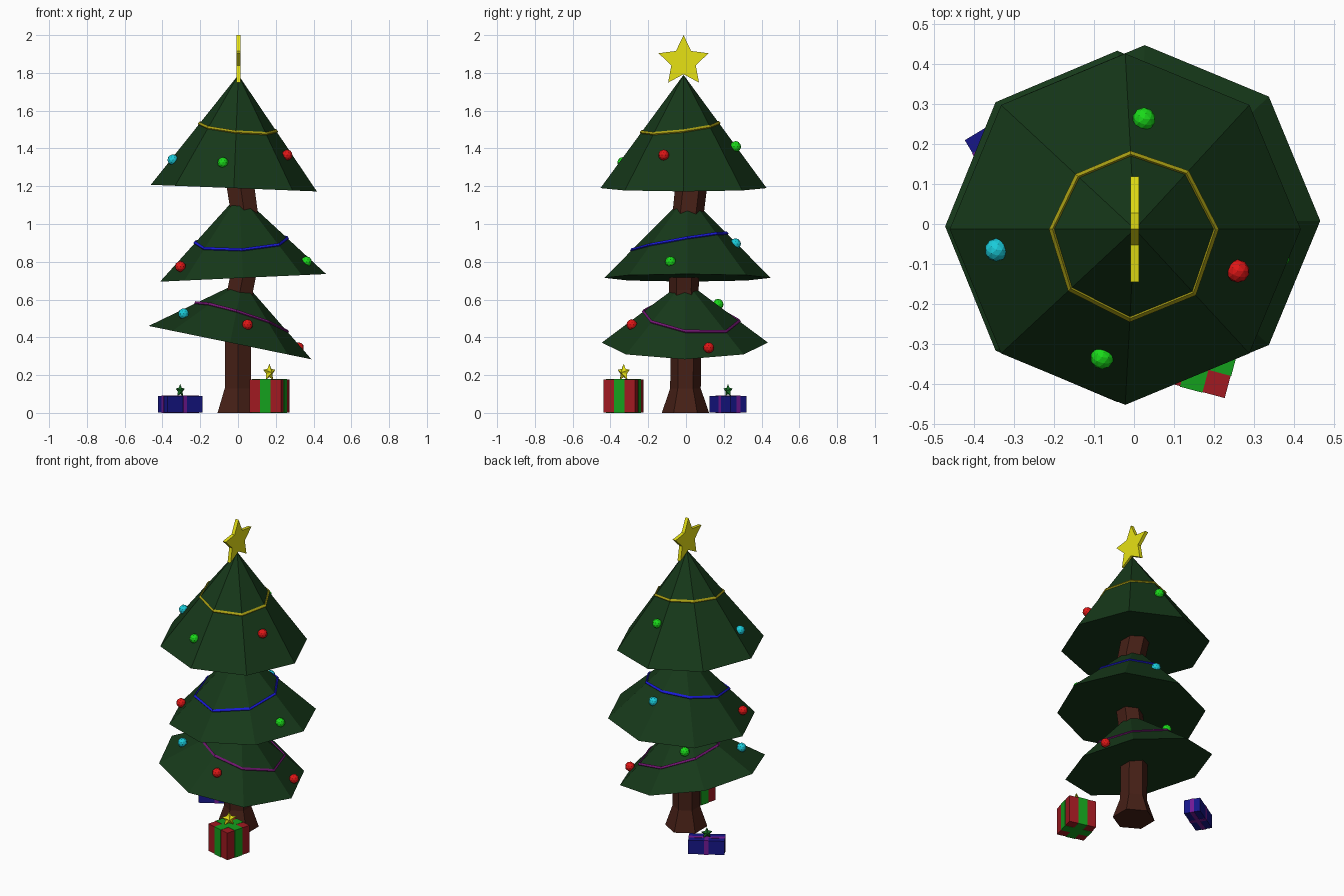
import bpy, bmesh
from math import sin, cos, pi, radians
from mathutils import Vector as V, Matrix

if "Cube" in bpy.data.objects:
    bpy.data.objects.remove(bpy.data.objects["Cube"])

mats = {}
def mat(name, r, g, b):
    m = bpy.data.materials.new(name)
    m.diffuse_color = (r, g, b, 1)
    m.use_nodes = True
    m.node_tree.nodes["Principled BSDF"].inputs["Base Color"].default_value = m.diffuse_color
    mats[name] = m

for c in [("needles", .008, .04, .01), ("bark", .06, .014, .008), ("star_yellow", .8, .76, .007),
          ("gold", .4, .35, .007), ("blue", .01, .01, .7), ("plum", .16, .008, .16),
          ("red", .75, .008, .008), ("green", .01, .7, .01), ("cyan", .01, .6, .7),
          ("wrap_red", .35, .01, .015), ("wrap_green", .007, .35, .012),
          ("wrap_blue", .008, .008, .25), ("violet", .17, .01, .3), ("bow_green", .007, .14, .015)]:
    mat(*c)

def finish(name, bm, material, loc=(0, 0, 0), turn=0):
    bmesh.ops.recalc_face_normals(bm, faces=bm.faces)
    me = bpy.data.meshes.new(name)
    bm.to_mesh(me)
    bm.free()
    me.materials.append(mats[material])
    ob = bpy.data.objects.new(name, me)
    ob.location = loc
    ob.rotation_euler.z = radians(turn)
    bpy.context.collection.objects.link(ob)
    return ob

def loft(name, rings, material, loop=False, loc=(0, 0, 0), turn=0):
    """Skin a list of rings; loop joins last to first, otherwise ends are capped."""
    bm = bmesh.new()
    rows = [[bm.verts.new(p) for p in r] for r in rings]
    n = len(rows[0])
    for a, b in zip(rows, rows[1:] + (rows[:1] if loop else [])):
        for i in range(n):
            j = (i + 1) % n
            bm.faces.new((a[i], a[j], b[j], b[i]))
    if not loop:
        bm.faces.new(rows[0])
        bm.faces.new(rows[-1])
    return finish(name, bm, material, loc, turn)

def fan(name, ring, tips, material, loc=(0, 0, 0), turn=0, cap=False):
    """Join a ring to one or more tip points."""
    bm = bmesh.new()
    vs = [bm.verts.new(p) for p in ring]
    for t in tips:
        tv = bm.verts.new(t)
        for i in range(len(vs)):
            bm.faces.new((vs[i], vs[(i + 1) % len(vs)], tv))
    if cap:
        bm.faces.new(vs)
    return finish(name, bm, material, loc, turn)

# Trunk: crooked six-sided stem, (x, y, z, radius)
spine = [(0, -.003, 0, .125), (0, -.003, .13, .081), (0, 0, .38, .08), (.012, -.012, .65, .079),
         (.028, -.01, .73, .079), (.032, .013, 1.07, .083), (.01, .03, 1.22, .085)]
loft("trunk", [[(x + r * cos(pi / 2 + k * pi / 3), y + r * sin(pi / 2 + k * pi / 3), z)
                for k in range(6)] for x, y, z, r in spine], "bark")

# Tilted eight-sided branch tiers, each with a garland lying on a slanted plane
tiers = [("lower", (-.042, -.006, .372), .205, .335, (.51, -.31, -.107), "plum"),
         ("middle", (.027, .008, .715), -.046, .445, (.91, .05, .175), "blue"),
         ("upper", (-.022, -.013, 1.19), .04, .60, (1.512, -.1, .12), "gold")]
for name, c, slope, h, (z0, a, b), colour in tiers:
    c = V(c)
    n = V((slope, 0, 1)).normalized()
    u = V((n.z, 0, -n.x))
    rim = [c + .44 * (u * cos(k * pi / 4) + V((0, 1, 0)) * sin(k * pi / 4)) for k in range(8)]
    tip = c + n * h
    fan(name + "_branches", rim, [tip], "needles", cap=True)
    rings = []
    for p in rim:
        d = p - tip
        t = (z0 + a * tip.x + b * tip.y - tip.z) / (d.z - a * d.x - b * d.y)
        q = tip + d * t
        o = V((d.x, d.y, 0)).normalized() * .009
        up = V((0, 0, .011))
        rings.append([q + o, q + up, q - o, q - up])
    loft(name + "_garland", rings, colour, loop=True)

# Baubles
baubles = [("cyan", -.345, -.065, 1.34), ("green", -.08, -.335, 1.325), ("red", .26, -.118, 1.365),
           ("green", .025, .263, 1.41), ("red", -.305, -.15, .775), ("green", .362, -.082, .80),
           ("cyan", .05, .262, .895), ("cyan", -.288, -.16, .525), ("red", .05, -.287, .467),
           ("red", .32, .12, .345), ("green", -.11, .17, .575)]
for i, (colour, x, y, z) in enumerate(baubles):
    bm = bmesh.new()
    bmesh.ops.create_icosphere(bm, subdivisions=2, radius=.029)
    finish(f"bauble_{i + 1}", bm, colour, (x, y, z))

# Stars: flat one on top, puffy ones as gift bows
def star_ring(R, r, y=0):
    return [((R, r)[k % 2] * sin(k * pi / 5), y, (R, r)[k % 2] * cos(k * pi / 5)) for k in range(10)]

loft("top_star", [star_ring(.139, .068, -.011), star_ring(.139, .068, .011)],
     "star_yellow", loc=(.002, -.013, 1.861), turn=90)

# Gifts: box, two crossing ribbon bands, star bow
def box(name, size, material, loc, turn):
    bm = bmesh.new()
    bmesh.ops.create_cube(bm, size=1, matrix=Matrix.Diagonal((*size, 1)))
    finish(name, bm, material, loc, turn)

def gift(name, x, y, w, d, h, band, turn, paper, ribbon, bow, R):
    e = .003
    loc = (x, y, h / 2 + e / 2)
    box(name + "_box", (w, d, h), paper, loc, turn)
    box(name + "_ribbon_across", (band, d + e, h + e), ribbon, loc, turn)
    box(name + "_ribbon_along", (w + e, band, h + e * .98), ribbon, loc, turn)
    fan(name + "_bow", star_ring(R, R * .52), [(0, -R * .4, 0), (0, R * .4, 0)], bow,
        (x, y, h + R * .8), 45)

gift("large_gift", .166, -.33, .173, .173, .176, .058, -15, "wrap_red", "wrap_green", "star_yellow", .047)
gift("small_gift", -.306, .2225, .215, .10, .089, .024, 31, "wrap_blue", "violet", "bow_green", .036)
